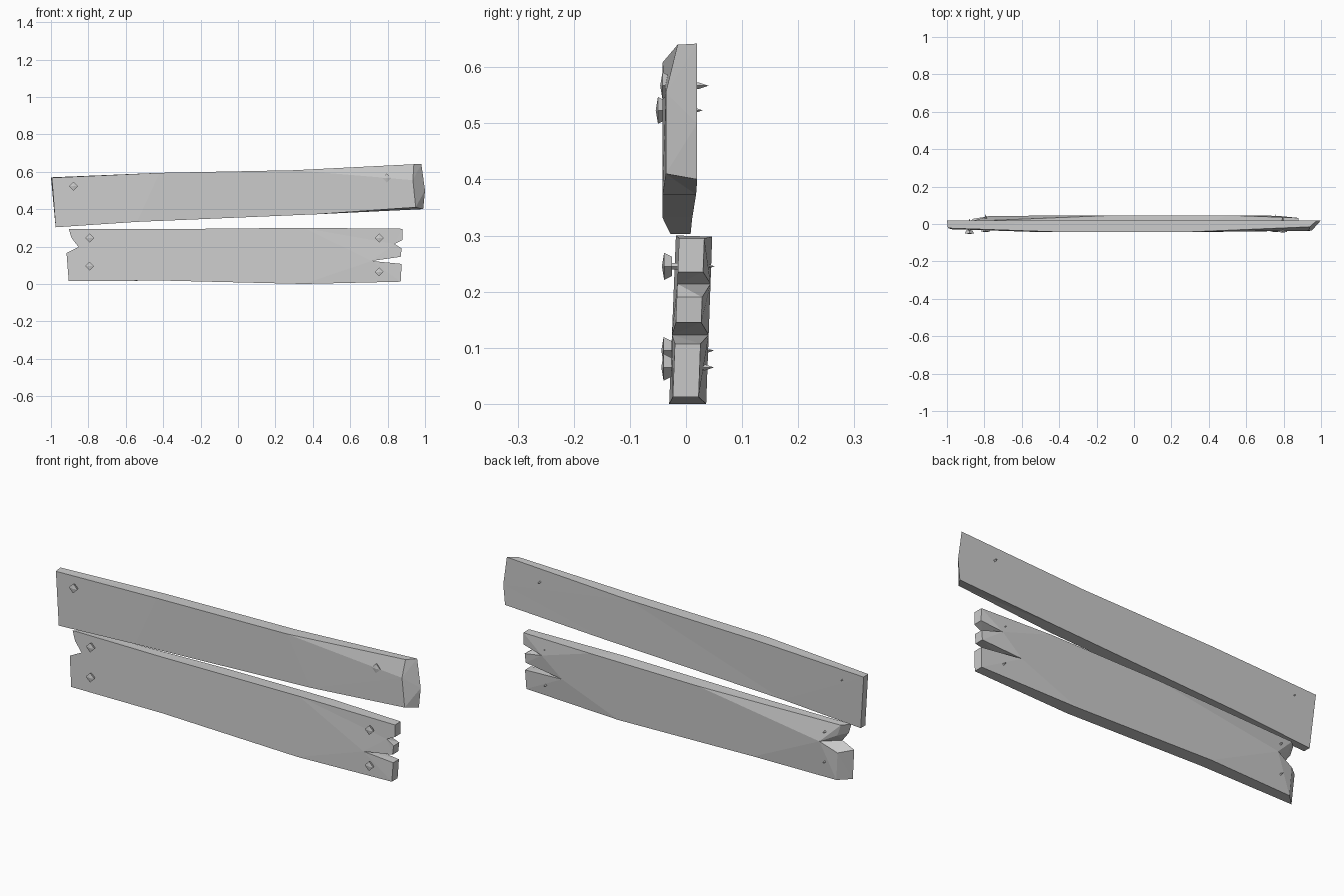
import bpy
import bmesh
from math import cos, sin, pi

default_cube = bpy.data.objects.get("Cube")
if default_cube:
    bpy.data.objects.remove(default_cube, do_unlink=True)

# One plain grey for the whole model
grey = bpy.data.materials.new("plain_grey")
grey.use_nodes = True
colour = (0.6, 0.6, 0.6, 1)
grey.diffuse_color = colour
for node in grey.node_tree.nodes:
    if node.type == 'BSDF_PRINCIPLED':
        node.inputs["Base Color"].default_value = colour


def add_object(name, bm):
    """Turn a finished bmesh into a flat shaded grey object."""
    bmesh.ops.recalc_face_normals(bm, faces=bm.faces[:])
    mesh = bpy.data.meshes.new(name)
    bm.to_mesh(mesh)
    bm.free()
    mesh.materials.append(grey)
    obj = bpy.data.objects.new(name, mesh)
    bpy.context.collection.objects.link(obj)
    return obj


def plank(name, outline, patches, front_depth, back_depth, back_moves):
    """Join a front and a back outline; patches are the facets of each side.

    The depth functions give y from (index, x, z); back_moves replaces
    the (x, z) of chosen points on the back, for slanted ends and notches.
    """
    bm = bmesh.new()
    front, back = [], []
    for index, (x, z) in enumerate(outline):
        front.append(bm.verts.new((x, front_depth(index, x, z), z)))
        x, z = back_moves.get(index, (x, z))
        back.append(bm.verts.new((x, back_depth(index, x, z), z)))
    for patch in patches:
        bm.faces.new([front[i] for i in patch])
        bm.faces.new([back[i] for i in reversed(patch)])
    for i in range(len(outline)):
        j = (i + 1) % len(outline)
        bm.faces.new((front[j], front[i], back[i], back[j]))
    # Split the warped facets so that the creases stay crisp
    bmesh.ops.triangulate(bm, faces=bm.faces[:])
    return add_object(name, bm)


# Upper plank: tilted, with a slanted right-hand end and worn front corners
upper_outline = [
    (-0.995, 0.568), (-0.42, 0.594), (0.3, 0.608),
    (0.94, 0.64), (0.935, 0.555), (0.95, 0.41),
    (0.43, 0.373), (-0.54, 0.332), (-0.975, 0.303),
]
upper_patches = [(0, 7, 8), (0, 1, 7), (1, 2, 6, 7),
                 (2, 3, 4), (2, 4, 6), (4, 5, 6)]
upper_worn = {0: -0.022, 3: -0.015, 4: -0.036, 5: -0.036, 8: -0.028}


def upper_front(index, x, z):
    return upper_worn.get(index, -0.042)


def upper_back(index, x, z):
    return 0.02 if index < 6 else 0.015 + 0.007 * x


plank("upper_plank", upper_outline, upper_patches, upper_front, upper_back,
      {0: (-1, 0.57), 3: (0.98, 0.642), 4: (1, 0.5), 5: (0.99, 0.4)})

# Lower plank: one notch on the left-hand end, three prongs on the other
lower_outline = [
    (-0.905, 0.294), (-0.89, 0.246), (-0.853, 0.198), (-0.917, 0.166),
    (-0.905, 0.015), (-0.4, 0.018), (0.35, 0),
    (0.87, 0.012), (0.875, 0.107), (0.714, 0.123),
    (0.87, 0.145), (0.875, 0.19), (0.837, 0.214),
    (0.88, 0.235), (0.88, 0.295), (0.35, 0.3), (-0.4, 0.293),
]
lower_patches = [(0, 1, 2, 16), (2, 5, 16), (2, 3, 4, 5), (5, 6, 15, 16),
                 (6, 7, 8, 9), (6, 9, 15), (9, 10, 11, 12),
                 (9, 12, 15), (12, 13, 14, 15)]


def lower_front(index, x, z):
    worn = 0.006 if x > 0.8 else 0
    return -0.03 + 0.04 * z + worn


def lower_back(index, x, z):
    if index in (0, 1):
        return 0.015
    worn = 0.014 if abs(x) > 0.78 else 0
    return 0.036 + 0.036 * z - worn


plank("lower_plank", lower_outline, lower_patches, lower_front, lower_back,
      {0: (-0.87, 0.292), 1: (-0.85, 0.235), 2: (-0.77, 0.195),
       3: (-0.86, 0.155), 4: (-0.85, 0.015), 9: (0.66, 0.123),
       12: (0.77, 0.214), 15: (0.5, 0.298), 16: (-0.1, 0.294)})


# Nails: four-sided, with a diamond head in front and a point at the back
def nail(name, x, z, head_y, tip_y):
    bm = bmesh.new()
    profile = [(0.024, head_y + 0.004), (0.017, head_y + 0.018),
               (0.006, head_y + 0.018), (0.006, tip_y - 0.018)]
    rings = []
    for radius, y in profile:
        rings.append([bm.verts.new((x + radius * cos(k * pi / 2), y,
                                    z + radius * sin(k * pi / 2)))
                      for k in range(4)])
    head = bm.verts.new((x, head_y, z))
    tip = bm.verts.new((x, tip_y, z))
    for k in range(4):
        n = (k + 1) % 4
        bm.faces.new((head, rings[0][k], rings[0][n]))
        bm.faces.new((tip, rings[-1][n], rings[-1][k]))
        for near, far in zip(rings, rings[1:]):
            bm.faces.new((near[k], far[k], far[n], near[n]))
    return add_object(name, bm)


nail("upper_nail_right", -0.88, 0.523, -0.054, 0.03)
nail("upper_nail_left", 0.795, 0.567, -0.046, 0.04)
for side, x in (("right", -0.793), ("left", 0.755)):
    nail("lower_nail_top_" + side, x, 0.245, -0.043, 0.051)
    nail("lower_nail_bottom_" + side, x, 0.095 if x < 0 else 0.065,
         -0.044, 0.05)
